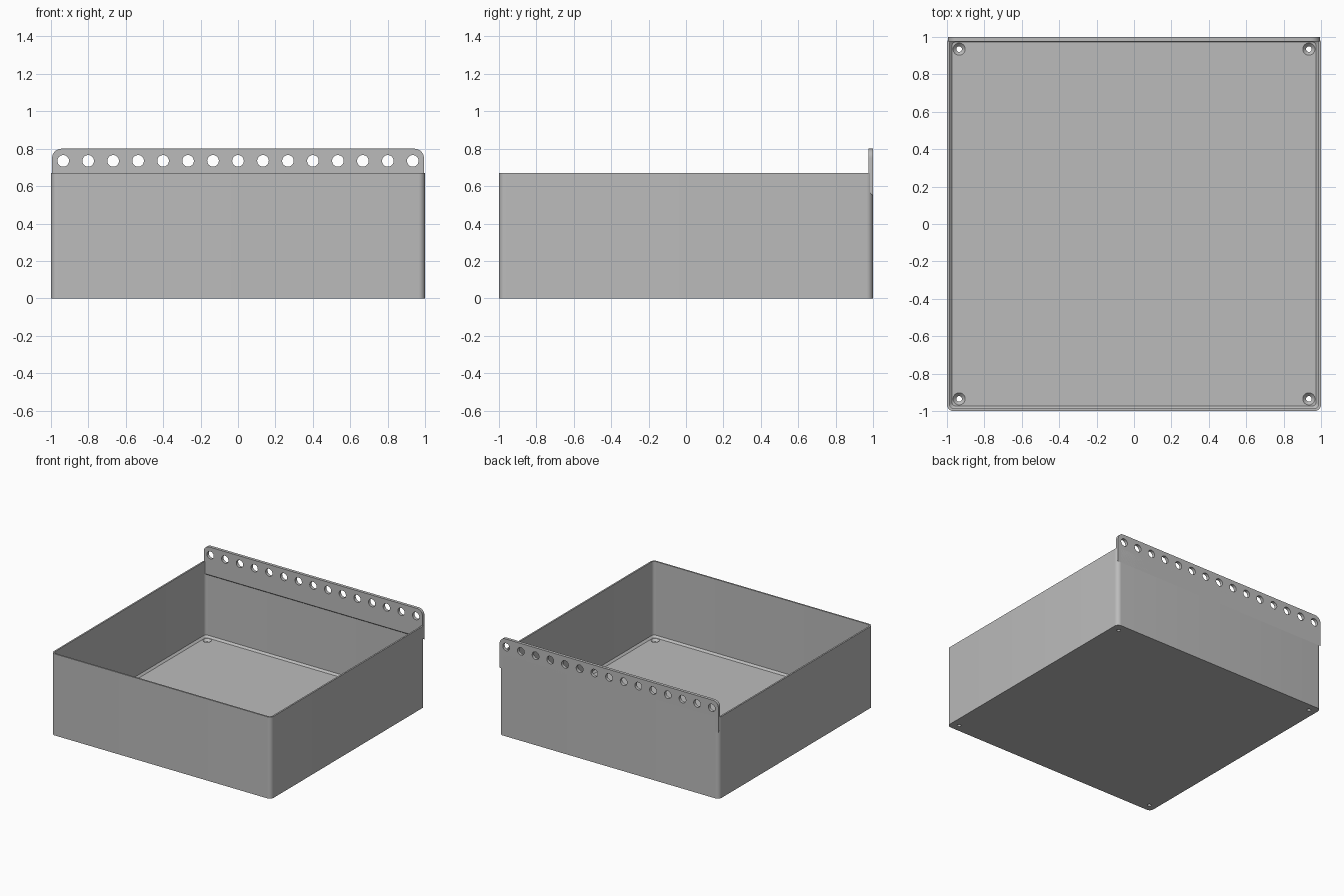
import bpy, bmesh, math
from mathutils import Matrix

if "Cube" in bpy.data.objects:
    bpy.data.objects.remove(bpy.data.objects["Cube"], do_unlink=True)

grey = bpy.data.materials.new("plain grey")
grey.use_nodes = True
grey.diffuse_color = (0.5, 0.5, 0.5, 1)
grey.node_tree.nodes["Principled BSDF"].inputs["Base Color"].default_value = (0.5, 0.5, 0.5, 1)


def finish(name, bm):
    bmesh.ops.recalc_face_normals(bm, faces=bm.faces)
    mesh = bpy.data.meshes.new(name)
    bm.to_mesh(mesh)
    bm.free()
    mesh.materials.append(grey)
    obj = bpy.data.objects.new(name, mesh)
    bpy.context.collection.objects.link(obj)
    return obj


def cut(obj, cutter):
    mod = obj.modifiers.new("holes", 'BOOLEAN')
    mod.operation = 'DIFFERENCE'
    mod.solver = 'EXACT'
    mod.object = cutter
    bpy.ops.object.select_all(action='DESELECT')
    bpy.context.view_layer.objects.active = obj
    obj.select_set(True)
    bpy.ops.object.modifier_apply(modifier=mod.name)
    bpy.data.objects.remove(cutter, do_unlink=True)
    bpy.ops.object.shade_smooth_by_angle(angle=math.radians(30))


def rounded_loop(bm, half, radius, z, steps=8):
    verts = []
    for corner in range(4):
        mid = math.radians(45 + 90 * corner)
        cx = math.copysign(half - radius, math.cos(mid))
        cy = math.copysign(half - radius, math.sin(mid))
        for i in range(steps + 1):
            a = math.radians(90 * (corner + i / steps))
            verts.append(bm.verts.new((cx + radius * math.cos(a), cy + radius * math.sin(a), z)))
    return verts


def cone(bm, r1, r2, depth, matrix):
    bmesh.ops.create_cone(bm, cap_ends=True, segments=32, radius1=r1, radius2=r2,
                          depth=depth, matrix=matrix)


# Open tray: outer wall, rim, inner wall and sloped floor edge
RIM, FLOOR, WALL, EDGE = 0.67, 0.05, 0.013, 0.015
bm = bmesh.new()
loops = [rounded_loop(bm, 1, 0.035, 0),
         rounded_loop(bm, 1, 0.035, RIM),
         rounded_loop(bm, 1 - WALL, 0.025, RIM),
         rounded_loop(bm, 1 - WALL, 0.025, FLOOR + EDGE),
         rounded_loop(bm, 1 - WALL - EDGE, 0.015, FLOOR)]
for low, high in zip(loops, loops[1:]):
    for i in range(len(low)):
        j = (i + 1) % len(low)
        bm.faces.new((low[i], low[j], high[j], high[i]))
bm.faces.new(loops[0])
bm.faces.new(loops[-1])
tray = finish("tray", bm)

# Countersunk screw holes in the floor corners
for sx in (-1, 1):
    for sy in (-1, 1):
        for r1, r2, depth, z in ((0.015, 0.015, 0.3, 0), (0.013, 0.042, 0.029, FLOOR - 0.005)):
            bm = bmesh.new()
            cone(bm, r1, r2, depth, Matrix.Translation((sx * 0.935, sy * 0.935, z)))
            cut(tray, finish("screw_cutter", bm))

# Hanging rail: rounded top corners and a sloped underside
W, TOP, R, FRONT = 0.994, 0.8, 0.05, 0.975
profile = [(-W, 0.55), (W, 0.55)]
for cx, start in ((W - R, 0), (R - W, 90)):
    for i in range(9):
        a = math.radians(start + 90 * i / 8)
        profile.append((cx + R * math.cos(a), TOP - R + R * math.sin(a)))
bm = bmesh.new()
face = bm.faces.new([bm.verts.new((x, 1, z)) for x, z in profile])
geom = bmesh.ops.extrude_face_region(bm, geom=[face])["geom"]
for v in (g for g in geom if isinstance(g, bmesh.types.BMVert)):
    v.co.y = FRONT
    if v.co.z < 0.56:
        v.co.z += 0.02
rail = finish("hanging_rail", bm)

# Row of peg holes along the rail
bm = bmesh.new()
for i in range(-7, 8):
    cone(bm, 0.031, 0.031, 0.2,
         Matrix.Translation((i * 0.1335, 0.99, 0.735)) @ Matrix.Rotation(math.pi / 2, 4, 'X'))
cut(rail, finish("peg_cutter", bm))
